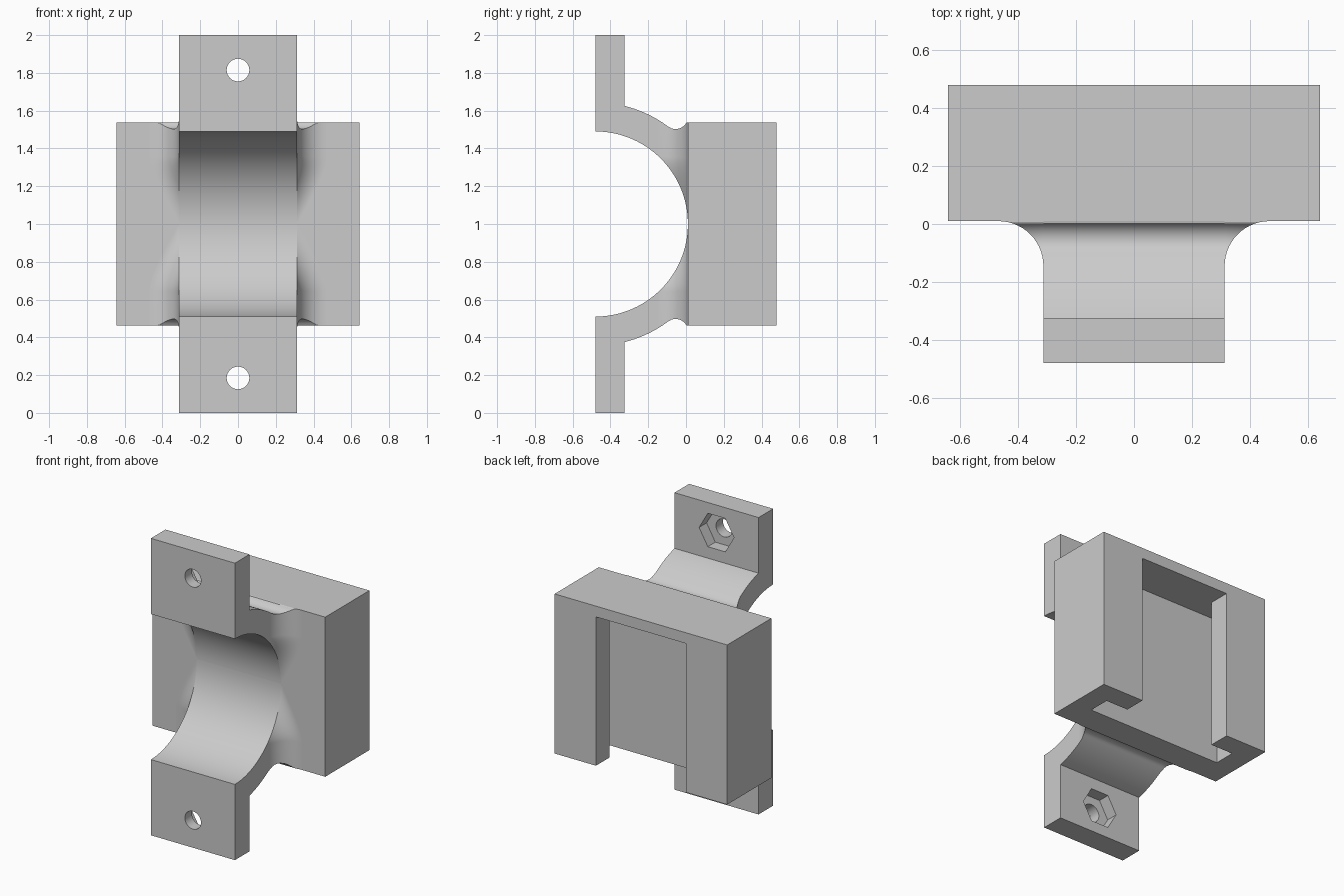
import bpy, bmesh, math
from mathutils import Vector

if "Cube" in bpy.data.objects:
    bpy.data.objects.remove(bpy.data.objects["Cube"])

grey = bpy.data.materials.new("light_grey")
grey.use_nodes = True
grey.diffuse_color = (0.6, 0.6, 0.6, 1)
grey.node_tree.nodes["Principled BSDF"].inputs["Base Color"].default_value = (0.6, 0.6, 0.6, 1)

# Shared sizes; heights are measured from the middle of the model
MID = 1.0
HALF_W = 0.313           # half width of the clamp band
FRONT, BACK = -0.48, 0.48
EAR_BACK = -0.325
FACE = 0.01              # front face of the block
BLOCK_W, BLOCK_H = 0.643, 0.5375
R_IN, R_OUT = 0.49, 0.644
R_TOP, R_SIDE = 0.065, 0.155


def make(name, bm):
    mesh = bpy.data.meshes.new(name)
    bm.to_mesh(mesh)
    bm.free()
    mesh.materials.append(grey)
    ob = bpy.data.objects.new(name, mesh)
    ob.location.z = MID
    bpy.context.collection.objects.link(ob)
    return ob


def prism(name, points, to3d, a, b):
    """Extrude a 2D outline from a to b."""
    bm = bmesh.new()
    low = bm.faces.new([bm.verts.new(to3d(p, a)) for p in points])
    out = bmesh.ops.extrude_face_region(bm, geom=[low])["geom"]
    move = Vector(to3d((0, 0), b)) - Vector(to3d((0, 0), a))
    bmesh.ops.translate(bm, vec=move, verts=[v for v in out if isinstance(v, bmesh.types.BMVert)])
    bmesh.ops.recalc_face_normals(bm, faces=bm.faces)
    return make(name, bm)


def cut(ob, cutter):
    cutter.hide_render = True
    mod = ob.modifiers.new("cut", 'BOOLEAN')
    mod.operation, mod.solver, mod.object = 'DIFFERENCE', 'EXACT', cutter


def mirror(ob, *axes):
    mod = ob.modifiers.new("mirror", 'MIRROR')
    mod.use_axis = axes


def finish(ob, cutters=()):
    """Apply the modifiers, drop the cutters and smooth the curved faces."""
    bpy.context.view_layer.update()
    bpy.ops.object.select_all(action='DESELECT')
    ob.select_set(True)
    bpy.context.view_layer.objects.active = ob
    bpy.ops.object.convert(target='MESH')
    for c in cutters:
        bpy.data.objects.remove(c)
    bpy.ops.object.shade_smooth_by_angle(angle=math.radians(25))


def along_x(p, t): return (t, p[0], p[1])
def along_y(p, t): return (p[0], t, p[1])
def along_z(p, t): return (p[0], p[1], t)


def ring(radius, sides, z):
    return [(radius * math.cos(math.tau * i / sides), z + radius * math.sin(math.tau * i / sides))
            for i in range(sides)]


# Outer contour of the band: large arc, then a small fillet up to the block
fil_y = FACE - R_TOP
fil_z = math.sqrt((R_OUT + R_TOP) ** 2 - (fil_y - FRONT) ** 2)
join_y = FRONT + (fil_y - FRONT) * R_OUT / (R_OUT + R_TOP)


def outer_z(y):
    if y < join_y:
        return math.sqrt(R_OUT ** 2 - (y - FRONT) ** 2)
    return min(BLOCK_H, fil_z - math.sqrt(max(0, R_TOP ** 2 - (y - fil_y) ** 2)))


# Block with a T-shaped slot open at the back and bottom
block = prism("slotted_block", [(-BLOCK_W, FACE), (BLOCK_W, FACE), (BLOCK_W, BACK), (-BLOCK_W, BACK)],
              along_z, -BLOCK_H, BLOCK_H)
half = [(0.335, BACK + 0.1), (0.335, 0.336), (0.5, 0.336), (0.5, 0.19)]
slot = prism("slot_cutter", half + [(-x, y) for x, y in reversed(half)], along_z, -0.7, 0.465)
cut(block, slot)
finish(block, [slot])

# Half-round band with a flat ear, mirrored top to bottom
N = 40
inner = [(FRONT + R_IN * math.sin(math.pi / 2 * i / N), R_IN * math.cos(math.pi / 2 * i / N))
         for i in range(N + 1)]
outer = [(y, outer_z(y)) for y in (FACE + (EAR_BACK - FACE) * i / N for i in range(N + 1))]
band = prism("clamp_band", inner + outer + [(EAR_BACK, 1.0), (FRONT, 1.0)], along_x, -HALF_W, HALF_W)
hole = prism("bolt_hole_cutter", ring(0.06, 32, 0.815), along_y, -0.6, -0.2)
nut = prism("nut_recess_cutter", ring(0.13, 6, 0.815), along_y, EAR_BACK - 0.08, -0.2)
cut(band, hole)
cut(band, nut)
mirror(band, False, False, True)
finish(band, [hole, nut])

# Curved side flares blending the band into the block
bm = bmesh.new()
COLS, ROWS = 14, 24
top_angle = math.acos(1 - R_SIDE / R_IN)
rows = []
for i in range(ROWS + 2):
    a = 0.03 + (top_angle - 0.03) * min(i, ROWS) / ROWS
    depth = min(R_SIDE, R_IN * (1 - math.cos(a)))
    phi = math.acos(1 - depth / R_SIDE)
    row = []
    for j in range(COLS + 1):
        f = phi * (1 - j / COLS)
        y = FACE - R_SIDE * (1 - math.cos(f))
        x = HALF_W + R_SIDE * (math.sin(phi) - math.sin(f))
        row.append(bm.verts.new((x, y, R_IN * math.sin(a) if i <= ROWS else outer_z(y))))
    rows.append(row)
rows.append([bm.verts.new((HALF_W - 0.001, v.co.y, v.co.z)) for v in rows[-1]])
for r, s in zip(rows, rows[1:]):
    for j in range(COLS):
        bm.faces.new((r[j], r[j + 1], s[j + 1], s[j]))
bm.normal_update()
if sum(f.normal.x for f in bm.faces) < 0:
    bmesh.ops.reverse_faces(bm, faces=bm.faces)
flares = make("side_flares", bm)
mirror(flares, True, False, True)
finish(flares)
